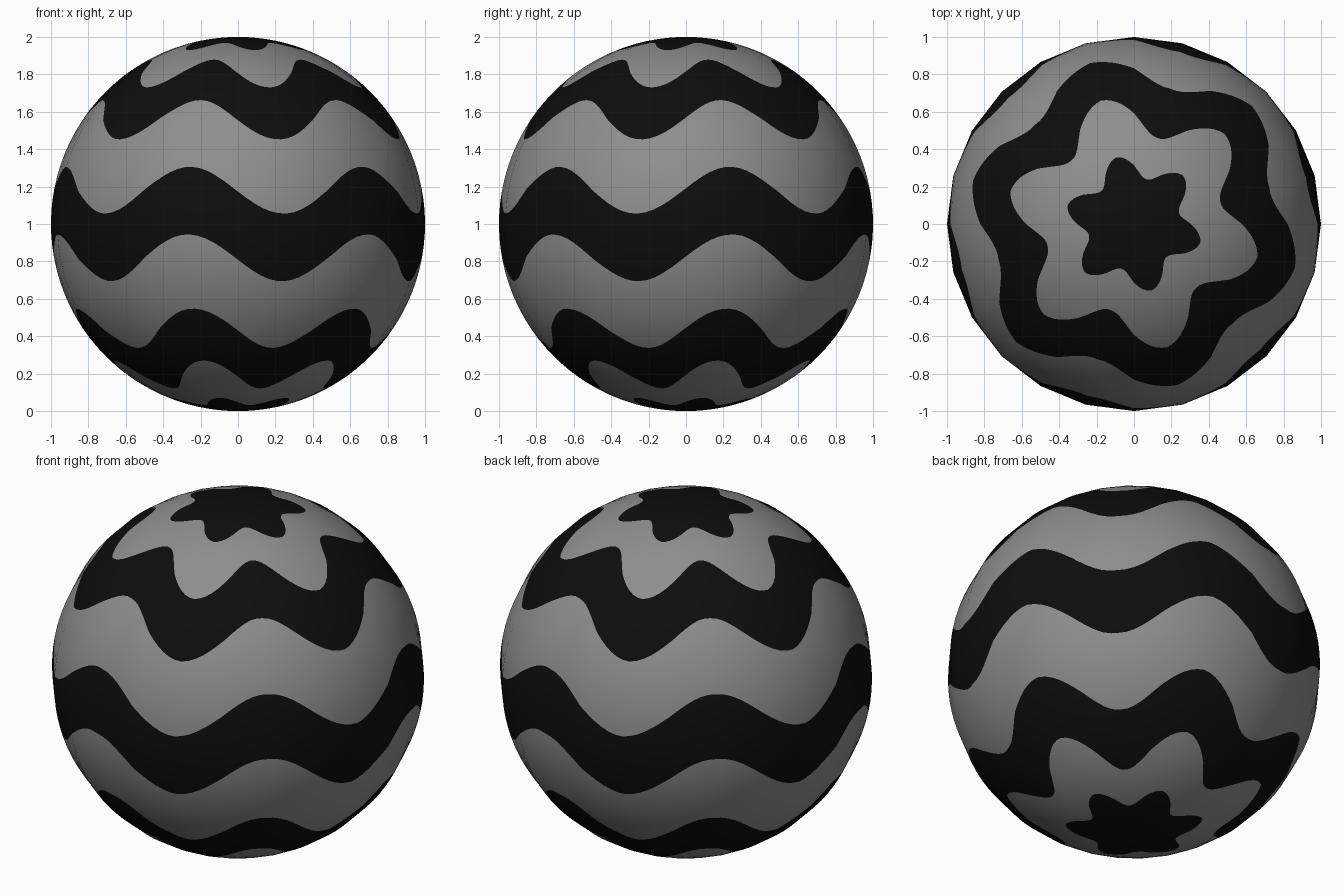
import bpy, math
from mathutils import Vector

if "Cube" in bpy.data.objects:
    bpy.data.objects.remove(bpy.data.objects["Cube"])

SIDES, SUB = 24, 6            # plan outline is a 24-gon, each side subdivided
COLS = SIDES * SUB
STEPS = 6                     # rows inside each stripe


def material(name, value):
    m = bpy.data.materials.new(name)
    m.diffuse_color = (value, value, value, 1)
    m.use_nodes = True
    m.node_tree.nodes["Principled BSDF"].inputs["Base Color"].default_value = m.diffuse_color
    return m


# wavy stripe borders: (mean latitude, wave height) in degrees
borders = [(-90, 0), (-72, 3.6), (-54.2, 7.3), (-34.2, 7.3), (-10.5, 7.3),
           (10.5, 7.3), (34.2, 7.3), (54.2, 7.3), (72, 3.6), (90, 0)]

# rows of vertices follow the waves, so stripes are cut exactly
rows = []
for i in range(len(borders) - 1):
    (a, wa), (b, wb) = borders[i], borders[i + 1]
    for s in range(STEPS):
        t = s / STEPS
        rows.append((a + (b - a) * t, wa + (wb - wa) * t, i))
rows = rows[1:]               # pole is a single vertex

verts, normals, faces, mats = [], [], [], []


def add(az, lat):
    n = Vector((math.cos(lat) * math.cos(az), math.cos(lat) * math.sin(az), math.sin(lat)))
    half = math.pi / SIDES
    f = math.cos(half) / math.cos(az % (2 * half) - half)
    verts.append((n.x * f, n.y * f, n.z + 1))
    normals.append(n)


for mean, wave, _ in rows:
    for c in range(COLS):
        az = 2 * math.pi * c / COLS
        add(az, math.radians(mean + wave * math.sin(6 * (az + math.radians(0.7)))))
bottom, top = len(verts), len(verts) + 1
add(0, -math.pi / 2)
add(0, math.pi / 2)
verts[bottom], verts[top] = (0, 0, 0), (0, 0, 2)

last = (len(rows) - 1) * COLS
for c in range(COLS):
    d = (c + 1) % COLS
    faces.append((bottom, d, c))
    mats.append(0)
    for r in range(len(rows) - 1):
        k = r * COLS
        faces.append((k + c, k + d, k + COLS + d, k + COLS + c))
        mats.append(rows[r][2] % 2)
    faces.append((last + c, last + d, top))
    mats.append(0)

# striped ball
me = bpy.data.meshes.new("striped_ball")
me.from_pydata(verts, [], faces)
me.materials.append(material("black", 0.004))
me.materials.append(material("grey", 0.27))
for p, m in zip(me.polygons, mats):
    p.material_index = m
    p.use_smooth = True
me.update()
me.normals_split_custom_set_from_vertices(normals)
ball = bpy.data.objects.new("striped_ball", me)
bpy.context.collection.objects.link(ball)
